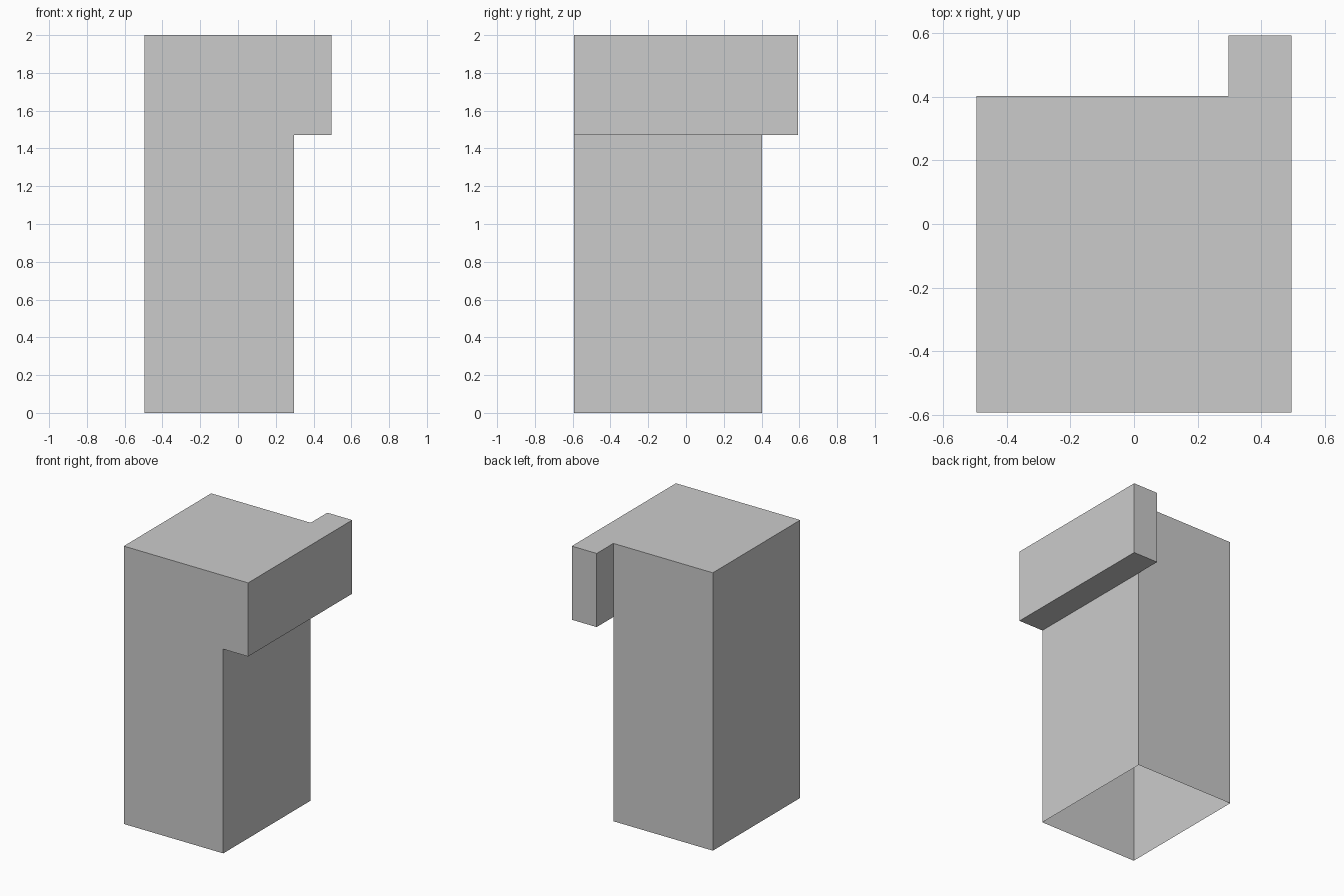
import bpy, bmesh
from mathutils import Vector

if "Cube" in bpy.data.objects:
    bpy.data.objects.remove(bpy.data.objects["Cube"])

# Plan lines and heights
X0, X1, X2 = -0.495, 0.297, 0.495     # left, body right, overhang right
Y0, Y1, Y2 = -0.592, 0.402, 0.592     # front, body back, overhang back
Z_LEDGE, Z_TOP = 1.47, 2.0

bm = bmesh.new()

# Plan at ledge height: body and overhang share an edge
plan = [(X0, Y0), (X1, Y0), (X2, Y0), (X2, Y2), (X1, Y2), (X1, Y1), (X0, Y1)]
v = [bm.verts.new((x, y, Z_LEDGE)) for x, y in plan]
body = bm.faces.new([v[0], v[1], v[5], v[6]])
overhang = bm.faces.new(v[1:6])


def extrude_verts(result, dz):
    verts = [g for g in result["geom"] if isinstance(g, bmesh.types.BMVert)]
    bmesh.ops.translate(bm, verts=verts, vec=Vector((0, 0, dz)))


# Upper block: raise both plans together so no inner wall is made
body_edges = list(body.edges)
extrude_verts(bmesh.ops.extrude_face_region(
    bm, geom=[body, overhang], use_keep_orig=True), Z_TOP - Z_LEDGE)

# Lower body: open the floor and run its walls down to the ground
bmesh.ops.delete(bm, geom=[body], context='FACES_ONLY')
extrude_verts(bmesh.ops.extrude_edge_only(bm, edges=body_edges), -Z_LEDGE)

# Merge coplanar panels into clean flat faces
bmesh.ops.recalc_face_normals(bm, faces=bm.faces)
bmesh.ops.dissolve_limit(bm, angle_limit=0.01, verts=bm.verts, edges=bm.edges)

mesh = bpy.data.meshes.new("hollow_pillar_with_overhang")
bm.to_mesh(mesh)
bm.free()
obj = bpy.data.objects.new("hollow_pillar_with_overhang", mesh)
bpy.context.collection.objects.link(obj)
